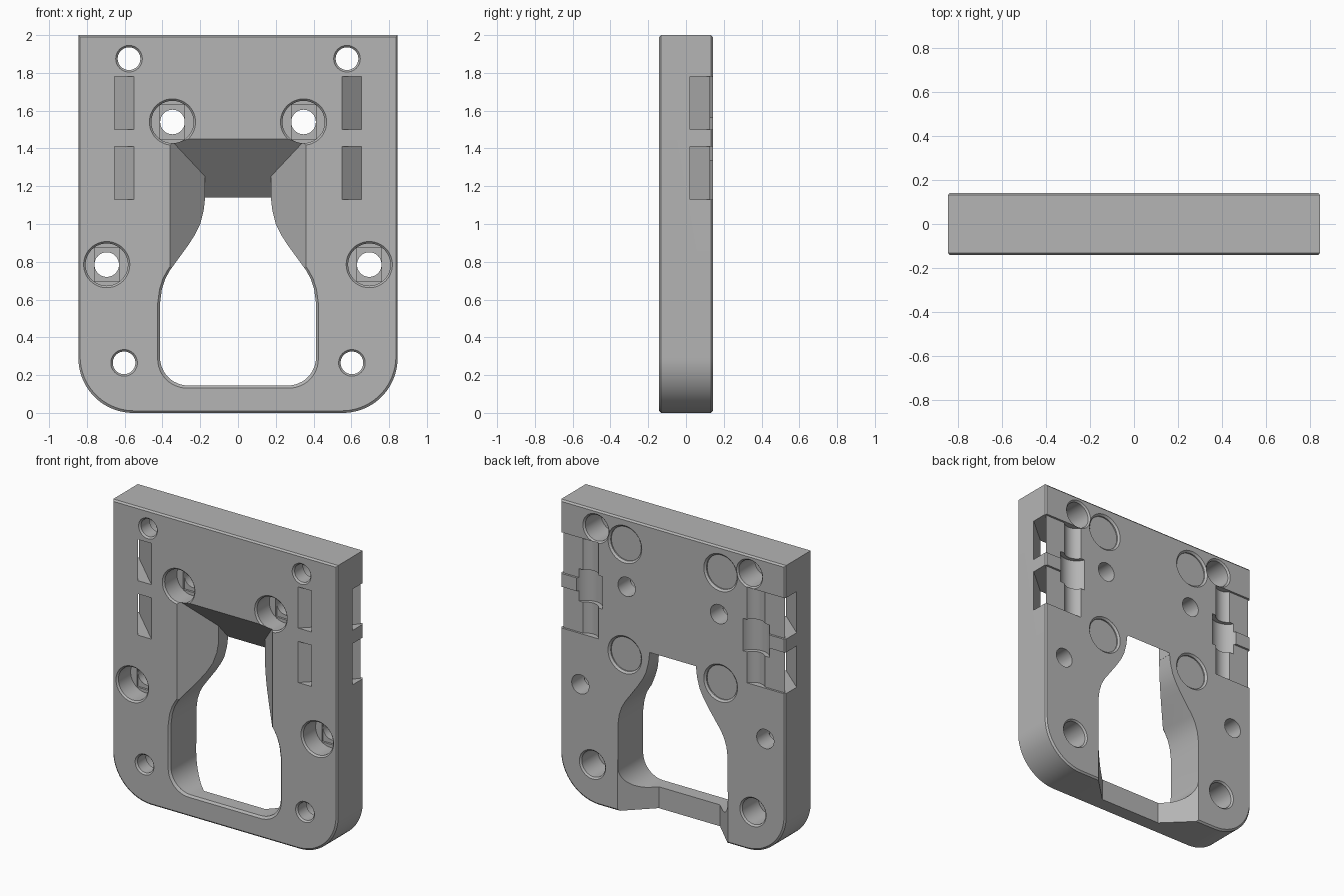
import bpy, bmesh, math

cube = bpy.data.objects.get("Cube")
if cube:
    bpy.data.objects.remove(cube, do_unlink=True)

HALF_W, HALF_T = 0.845, 0.142
FRONT, BACK = -HALF_T, HALF_T

grey = bpy.data.materials.new("plain_grey")
grey.use_nodes = True
COLOUR = (0.46, 0.46, 0.46, 1)
grey.diffuse_color = COLOUR
grey.node_tree.nodes["Principled BSDF"].inputs["Base Color"].default_value = COLOUR


def loft(name, rings):
    """Closed solid through rings that share one point count."""
    bm = bmesh.new()
    loops = [[bm.verts.new(p) for p in ring] for ring in rings]
    n = len(loops[0])
    for a, b in zip(loops, loops[1:]):
        for i in range(n):
            j = (i + 1) % n
            bm.faces.new((a[i], a[j], b[j], b[i]))
    bm.faces.new(loops[0])
    bm.faces.new(loops[-1])
    bmesh.ops.recalc_face_normals(bm, faces=bm.faces)
    mesh = bpy.data.meshes.new(name)
    bm.to_mesh(mesh)
    bm.free()
    mesh.materials.append(grey)
    obj = bpy.data.objects.new(name, mesh)
    bpy.context.collection.objects.link(obj)
    return obj


def arc(cx, cz, r, start, end, steps=12):
    angles = [math.radians(start + (end - start) * i / steps) for i in range(steps + 1)]
    return [(cx + r * math.cos(a), cz + r * math.sin(a)) for a in angles]


def mirrored(half):
    return half + [(-x, z) for x, z in reversed(half)]


def layer(outline, y, scale=1.0, mid=0.0):
    return [(x * scale, y, mid + (z - mid) * scale) for x, z in outline]


def upright(outline, z0, z1):
    return [[(x, y, z) for x, y in outline] for z in (z0, z1)]


def cut(rings):
    cutter = loft("cutter", rings)
    cutter.hide_render = True
    mod = plate.modifiers.new("cut", 'BOOLEAN')
    mod.operation, mod.solver, mod.object = 'DIFFERENCE', 'EXACT', cutter
    bpy.ops.object.modifier_apply(modifier=mod.name)
    bpy.data.objects.remove(cutter, do_unlink=True)


def bore(x, z, steps):
    """Stepped round hole along y from (y, radius) pairs."""
    circle = arc(0, 0, 1, 0, 352.5, 47)
    cut([[(x + r * c, y, z + r * s) for c, s in circle] for y, r in steps])


# Plate with rounded lower corners and a fine edge chamfer
outline = mirrored([(HALF_W, 2.0)] + arc(HALF_W - 0.29, 0.29, 0.29, 0, -90, 20))
plate = loft("mounting_plate", [layer(outline, y, s, 1.0) for y, s in
             ((FRONT, 0.989), (FRONT + 0.01, 1), (BACK - 0.01, 1), (BACK, 0.989))])
bpy.context.view_layer.objects.active = plate
plate.select_set(True)

# Bottle-shaped opening, chamfered at the front
opening = mirrored([(0.175, 1.13), (0.182, 1.07), (0.2, 1.0), (0.227, 0.945), (0.262, 0.89),
                    (0.36, 0.755), (0.385, 0.71), (0.403, 0.655), (0.413, 0.58)]
                   + arc(0.263, 0.295, 0.15, 0, -90))
cut([layer(opening, FRONT - 0.012, 1.06, 0.6), layer(opening, FRONT + 0.012, 1, 0.6),
     layer(opening, BACK + 0.02)])

# Funnel pocket with sloping sides and a sloping top
funnel = mirrored([(0.38, FRONT - 0.02), (0.36, FRONT), (0.174, 0.04), (0.174, BACK + 0.02)])
cut([[(x, y, 0.6) for x, y in funnel],
     [(x, y, 1.45 - 1.09 * (y - FRONT)) for x, y in funnel]])

# Flared gap behind the lower bar
cut(upright(mirrored([(0.434, BACK + 0.02), (0.23, -0.037)]), -0.1, 0.35))

for side in (1, -1):
    # Countersunk bolt holes with a bridging step
    for x, z in ((0.347, 1.54), (0.695, 0.785)):
        bore(side * x, z, [(FRONT - 0.01, 0.132), (FRONT + 0.011, 0.112), (0, 0.112),
                           (0, 0.065), (BACK + 0.01, 0.065)])
        cx = side * x
        cut(upright([(cx - 0.065, -0.03), (cx + 0.065, -0.03),
                     (cx + 0.065, 0.014), (cx - 0.065, 0.014)], z - 0.09, z + 0.09))

    # Corner screw holes, counterbored from the back
    for x, z in ((0.577, 1.875), (0.603, 0.265)):
        bore(side * x, z, [(FRONT - 0.01, 0.08), (FRONT + 0.011, 0.06), (-0.04, 0.06),
                           (-0.04, 0.088), (BACK - 0.011, 0.088), (BACK + 0.01, 0.108)])

    # Shallow round seats on the back
    for z in (1.825, 1.075):
        bore(side * 0.36, z, [(BACK - 0.02, 0.115), (BACK - 0.012, 0.115), (BACK + 0.01, 0.137)])

    # Slanted strap slots from the front face to the side
    for z in (1.13, 1.5):
        slot = [(0.55, FRONT), (0.65, FRONT), (0.845, 0.02), (0.9, 0.066),
                (0.9, 0.194), (0.845, 0.14)]
        slot = [(0.53, FRONT - 0.02), (0.63, FRONT - 0.02)] + slot[2:]
        cut(upright([(side * x, y) for x, y in slot], z, z + 0.28))

    # Shallow back recesses beside the strap bridge
    for z0, z1 in ((1.13, 1.41), (1.5, 1.78)):
        cut(upright([(side * x, y) for x, y in
                     ((0.62, 0.128), (0.9, 0.128), (0.9, 0.2), (0.62, 0.2))], z0, z1))

    # Upright cable groove, wider across the middle
    for r, z0, z1 in ((0.078, 1.13, 1.78), (0.105, 1.34, 1.56)):
        cut(upright(arc(side * 0.625, 0.18, r, 0, 350, 35), z0, z1))

bpy.ops.object.shade_smooth_by_angle(angle=math.radians(25))
